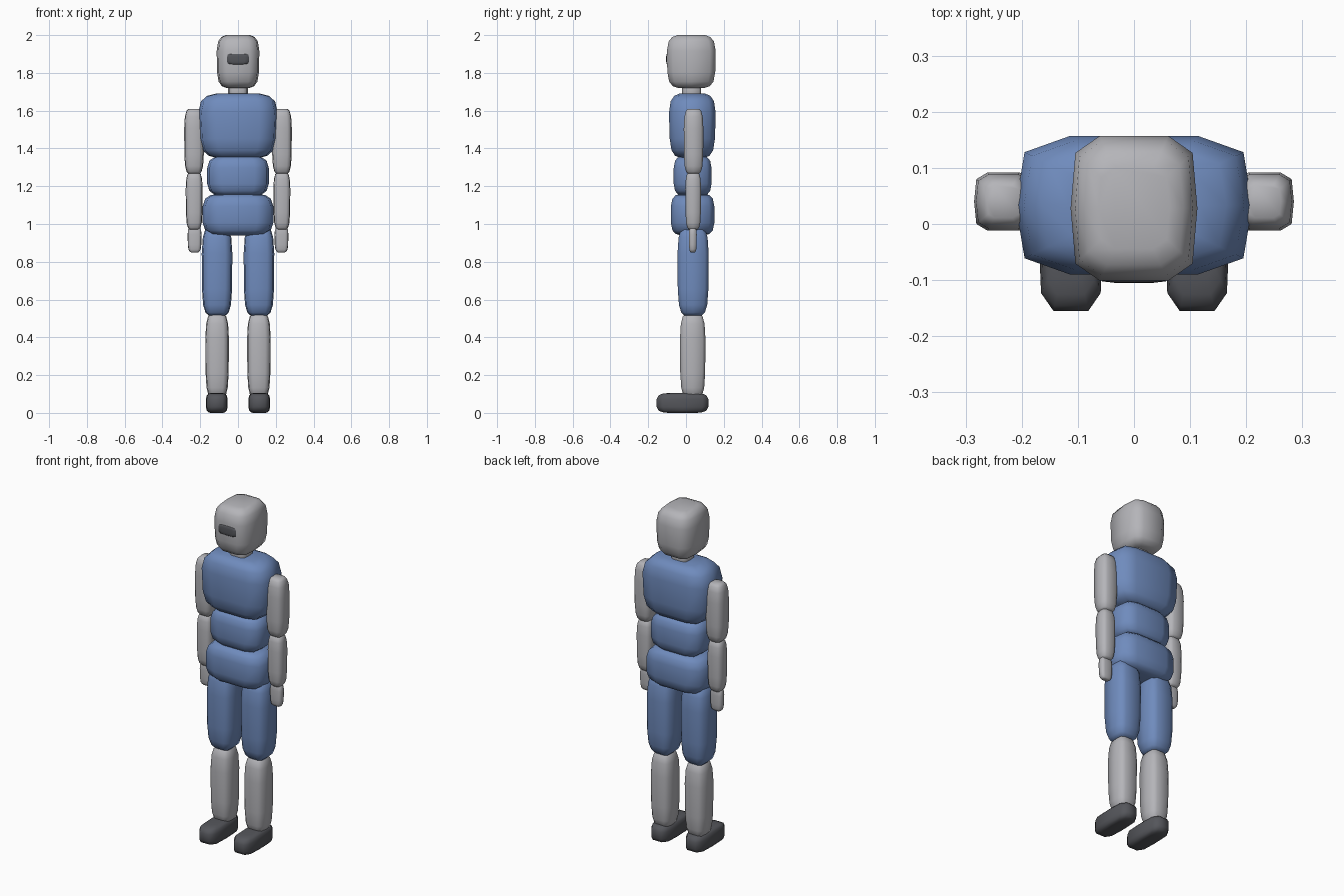
import bpy
import bmesh

cube = bpy.data.objects.get("Cube")
if cube:
    bpy.data.objects.remove(cube, do_unlink=True)


def material(name, rgb):
    m = bpy.data.materials.new(name)
    m.use_nodes = True
    m.diffuse_color = (*rgb, 1)
    m.node_tree.nodes["Principled BSDF"].inputs["Base Color"].default_value = (*rgb, 1)
    return m


BLUE = material("cloth blue", (0.16, 0.26, 0.51))
GREY = material("light grey", (0.46, 0.46, 0.485))
DARK = material("dark grey", (0.09, 0.093, 0.105))

# Ten-sided plan outline and vertical profile shared by every cushion shape
QUARTER = [(0.924, 0.766), (0.54, 1)]
PLAN = ([(1, 0)] + QUARTER + [(-x, y) for x, y in reversed(QUARTER)]
        + [(-1, 0)] + [(-x, -y) for x, y in QUARTER]
        + [(x, -y) for x, y in reversed(QUARTER)])
HALF = [(0.35, 1), (0.94, 0.75), (0.79, 0.92), (0.57, 1)]
HALF = [(0.4, 1), (0.76, 0.93), (0.93, 0.78), (1, 0.56)]
PROFILE = [(-z, s) for z, s in reversed(HALF)] + HALF


def cushion(name, mat, xs, ys, zs, taper=1.0):
    """Rounded box filling the given ranges; taper scales the lower end."""
    (x0, x1), (y0, y1), (z0, z1) = xs, ys, zs
    cx, cy, cz = (x0 + x1) / 2, (y0 + y1) / 2, (z0 + z1) / 2
    hx, hy, hz = (x1 - x0) / 2, (y1 - y0) / 2, (z1 - z0) / 2
    bm = bmesh.new()
    rings = []
    for z, s in PROFILE:
        k = s * (taper + (1 - taper) * min(1, (z + 1) / 1.4))
        rings.append([bm.verts.new((cx + hx * k * px, cy + hy * k * py, cz + hz * z))
                      for px, py in PLAN])
    n = len(PLAN)
    for low, high in zip(rings, rings[1:]):
        for i in range(n):
            j = (i + 1) % n
            bm.faces.new((low[i], low[j], high[j], high[i]))
    bm.faces.new(reversed(rings[0]))
    bm.faces.new(rings[-1])
    for f in bm.faces:
        f.smooth = True
    mesh = bpy.data.meshes.new(name)
    bm.to_mesh(mesh)
    bm.free()
    mesh.materials.append(mat)
    obj = bpy.data.objects.new(name, mesh)
    bpy.context.collection.objects.link(obj)
    return obj


def pair(name, mat, xs, ys, zs, taper=1.0):
    cushion("left_" + name, mat, xs, ys, zs, taper)
    cushion("right_" + name, mat, (-xs[1], -xs[0]), ys, zs, taper)


# Head, visor and neck
cushion("head", GREY, (-0.113, 0.113), (-0.101, 0.157), (1.72, 2.0), 0.97)
cushion("visor", DARK, (-0.062, 0.062), (-0.105, -0.08), (1.845, 1.902))
cushion("neck", GREY, (-0.052, 0.052), (-0.02, 0.08), (1.66, 1.75))

# Trunk
cushion("chest", BLUE, (-0.211, 0.211), (-0.09, 0.157), (1.35, 1.69), 0.95)
cushion("abdomen", BLUE, (-0.163, 0.163), (-0.065, 0.135), (1.15, 1.36))
cushion("pelvis", BLUE, (-0.187, 0.187), (-0.08, 0.15), (0.94, 1.16))

# Arms
pair("upper_arm", GREY, (0.18, 0.285), (-0.012, 0.092), (1.265, 1.61), 0.97)
pair("forearm", GREY, (0.187, 0.277), (-0.004, 0.08), (0.97, 1.275), 0.95)
pair("hand", GREY, (0.193, 0.267), (0.015, 0.057), (0.85, 0.985), 0.93)

# Legs
pair("thigh", BLUE, (0.03, 0.192), (-0.045, 0.12), (0.515, 0.985), 0.97)
pair("shin", GREY, (0.048, 0.173), (-0.032, 0.103), (0.08, 0.525), 0.96)
pair("foot", DARK, (0.055, 0.17), (-0.155, 0.118), (0.0, 0.105))
